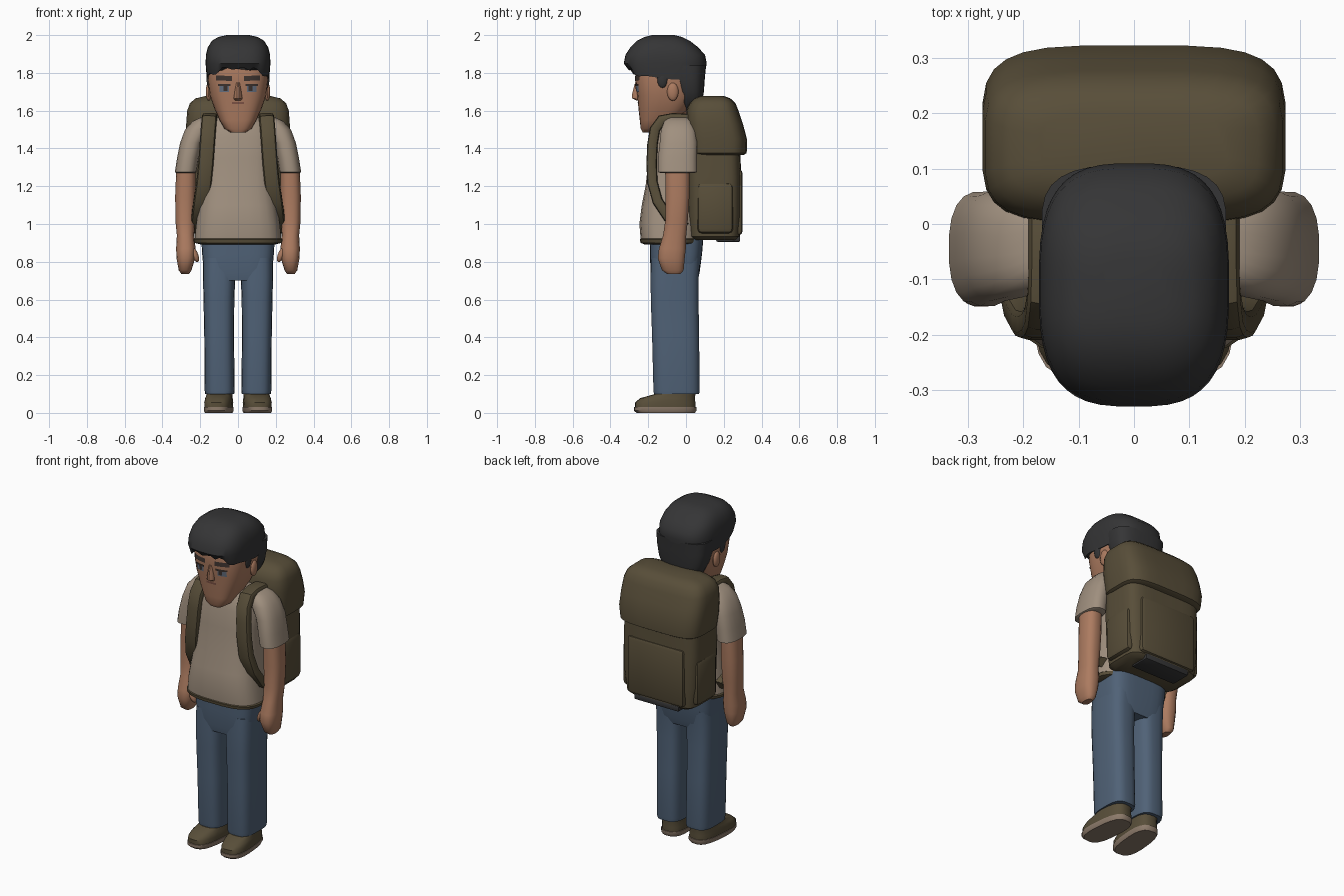
import bpy, bmesh, math
from mathutils import Vector, Matrix
from mathutils.bvhtree import BVHTree

if "Cube" in bpy.data.objects:
    bpy.data.objects.remove(bpy.data.objects["Cube"])


def colour(name, r, g, b):
    m = bpy.data.materials.new(name)
    lin = [((c / 255 + 0.055) / 1.055) ** 2.4 for c in (r, g, b)]
    m.diffuse_color = (*lin, 1)
    m.use_nodes = True
    m.node_tree.nodes["Principled BSDF"].inputs["Base Color"].default_value = m.diffuse_color
    return m


SKIN = colour("skin", 172, 123, 96)
SHIRT = colour("beige shirt", 160, 144, 127)
JEANS = colour("blue denim", 80, 98, 119)
OLIVE = colour("olive canvas", 88, 78, 57)
HAIR = colour("charcoal hair", 53, 53, 54)
SOLE = colour("tan sole", 140, 122, 106)
EYE = colour("grey blue eye", 104, 115, 132)
BROW = colour("dark brow", 62, 52, 48)
LIP = colour("brown lip", 128, 84, 70)


def finish(name, bm, mat):
    bmesh.ops.recalc_face_normals(bm, faces=bm.faces)
    me = bpy.data.meshes.new(name)
    bm.to_mesh(me)
    bm.free()
    me.materials.append(mat)
    ob = bpy.data.objects.new(name, me)
    bpy.context.collection.objects.link(ob)
    return ob


def outline(n, sides):
    """Unit superellipse, n=2 is round and larger n is boxier."""
    pts = []
    for i in range(sides):
        a = 2 * math.pi * (i + 0.5) / sides
        c, s = math.cos(a), math.sin(a)
        pts.append((math.copysign(abs(c) ** (2 / n), c), math.copysign(abs(s) ** (2 / n), s)))
    return pts


def skin_rings(name, rings, mat):
    bm = bmesh.new()
    vs = [[bm.verts.new(p) for p in r] for r in rings]
    k = len(vs[0])
    for a, b in zip(vs, vs[1:]):
        for i in range(k):
            bm.faces.new((a[i], a[(i + 1) % k], b[(i + 1) % k], b[i]))
    bm.faces.new(vs[0])
    bm.faces.new(vs[-1])
    return finish(name, bm, mat)


def loft(name, rings, mat, n=2.6, sides=24, side=1, hem=None, hem_rings=2):
    """Stack of horizontal rings (z, centre x, centre y, radius x, radius y); hem(x, y) shifts the lowest."""
    o = outline(n, sides)
    pts = [[Vector((side * (cx + u * rx), cy + v * ry, z)) for u, v in o] for z, cx, cy, rx, ry in rings]
    if hem:
        for ring in pts[:hem_rings]:
            for p in ring:
                p.z += hem(p.x, p.y)
    return skin_rings(name, pts, mat)


def strap(name, path, w, t, mat, side=1):
    """Flat band swept along a path, its width mostly along x."""
    o, pts, rings = outline(4, 12), [Vector(p) for p in path], []
    for i, p in enumerate(pts):
        d = (pts[min(i + 1, len(pts) - 1)] - pts[max(i - 1, 0)]).normalized()
        x = Vector((1, 0, 0))
        x = (x - d * x.dot(d)).normalized()
        nrm = d.cross(x)
        ring = [p + x * u * w + nrm * v * t for u, v in o]
        rings.append([Vector((side * q.x, q.y, q.z)) for q in ring])
    return skin_rings(name, rings, mat)


def ball(name, loc, size, mat, tilt=0):
    bm = bmesh.new()
    bmesh.ops.create_uvsphere(bm, u_segments=14, v_segments=9, radius=1)
    bm.transform(Matrix.Translation(loc) @ Matrix.Rotation(tilt, 4, 'Y') @ Matrix.Diagonal((*size, 1)))
    return finish(name, bm, mat)


def box(name, x, y, z, mat, bevel=0.02):
    """Bevelled box from (min, max) pairs."""
    bm = bmesh.new()
    bmesh.ops.create_cube(bm, size=1)
    mid = [(a + b) / 2 for a, b in (x, y, z)]
    bm.transform(Matrix.Translation(mid) @ Matrix.Diagonal((x[1] - x[0], y[1] - y[0], z[1] - z[0], 1)))
    bmesh.ops.bevel(bm, geom=bm.edges[:], offset=bevel, segments=2, profile=0.5, affect='EDGES')
    return finish(name, bm, mat)


# Head, nose, neck and ears
head = loft("head", [(1.485, 0, -.19, .04, .04), (1.505, 0, -.175, .072, .065), (1.55, 0, -.145, .098, .1),
                     (1.61, 0, -.12, .125, .132), (1.68, 0, -.105, .15, .153), (1.76, 0, -.105, .16, .163),
                     (1.88, 0, -.105, .155, .16), (1.94, 0, -.11, .11, .12)], SKIN, 3, 32)
loft("nose", [(1.655, 0, -.25, .018, .015), (1.665, 0, -.252, .024, .034), (1.69, 0, -.252, .02, .034),
              (1.75, 0, -.252, .012, .018)], SKIN, 2, 12)
loft("neck", [(1.42, 0, -.07, .085, .08), (1.52, 0, -.07, .08, .08), (1.62, 0, -.07, .085, .08)], SKIN, 2)

# Face details laid onto the head surface
tree = BVHTree.FromPolygons([v.co.copy() for v in head.data.vertices], [list(p.vertices) for p in head.data.polygons])


def decal(name, x, z, w, h, mat, slope=0, off=0.004):
    bm, grid = bmesh.new(), []
    for j in (-1, 0, 1):
        row = []
        for i in range(-3, 4):
            px, pz = x + w * i / 3, z + h * j + slope * w * i / 3
            hit = tree.ray_cast(Vector((px, -1, pz)), Vector((0, 1, 0)))[0]
            row.append(bm.verts.new((px, (hit.y if hit else -.2) - off, pz)))
        grid.append(row)
    for a, b in zip(grid, grid[1:]):
        for i in range(6):
            bm.faces.new((a[i], a[i + 1], b[i + 1], b[i]))
    return finish(name, bm, mat)


for s, label in ((1, "right"), (-1, "left")):
    ball(label + "_ear", (s * .155, -.07, 1.70), (.016, .03, .048), SKIN)
    decal(label + "_eye", s * .073, 1.716, .026, .018, EYE)
    decal(label + "_upper_lid", s * .073, 1.736, .034, .006, BROW, 0, .007)
    decal(label + "_pupil", s * .066, 1.718, .01, .013, BROW, 0, .007)
    decal(label + "_brow", s * .075, 1.772, .042, .013, BROW, s * .05)
decal("mouth", 0, 1.64, .032, .006, LIP)


def fringe(x, y):
    """Ragged hair edge: high over the brow, lower toward the temples."""
    front = max(0, min(1, (-y - .1) / .12))
    return front * (.035 - 1.9 * x * x + .013 * math.sin(75 * x + 1)) - .03 * (1 - front)


# Hair: domed cap with ragged fringe, and the back of the head
loft("hair_cap", [(1.80, 0, -.105, .15, .17), (1.795, 0, -.105, .165, .2), (1.85, 0, -.11, .172, .22),
                  (1.895, 0, -.11, .17, .211), (1.935, 0, -.115, .16, .18), (1.97, 0, -.12, .138, .14),
                  (1.99, 0, -.12, .105, .10), (2.0, 0, -.12, .06, .06)], HAIR, 3, 44, 1, fringe)
loft("back_hair", [(1.605, 0, .035, .085, .04), (1.64, 0, .022, .12, .063), (1.70, 0, .018, .148, .077),
                   (1.77, 0, .008, .163, .092), (1.84, 0, 0, .167, .107)], HAIR, 3, 28)
for s in (1, -1):
    ball("sideburn", (s * .153, -.125, 1.77), (.014, .03, .05), HAIR)

# Shirt body and canvas hem band
loft("shirt", [(.91, 0, -.085, .232, .155), (1.0, 0, -.085, .222, .163), (1.1, 0, -.08, .207, .155),
               (1.2, 0, -.075, .193, .14), (1.35, 0, -.065, .19, .133), (1.46, 0, -.06, .19, .125),
               (1.53, 0, -.055, .165, .11), (1.565, 0, -.06, .11, .09)], SHIRT, 3)
loft("waist_band", [(.892, 0, -.08, .2, .14), (.9, 0, -.085, .232, .157), (.918, 0, -.085, .237, .16),
                    (.928, 0, -.085, .225, .15)], OLIVE, 3)

# Jeans, with a rising arch between the legs
loft("jeans_seat", [(.70, 0, -.06, .174, .12), (.74, 0, -.058, .181, .13), (.84, 0, -.053, .19, .138),
                    (.92, 0, -.05, .195, .142)], JEANS, 4, 32, 1, lambda x, y: max(0, .03 - abs(x) * .6), 1)
for s, label in ((1, "right"), (-1, "left")):
    loft(label + "_leg", [(.1, .097, -.05, .077, .12), (.12, .097, -.05, .08, .123), (.4, .1, -.055, .079, .125),
                          (.6, .101, -.06, .082, .127), (.72, .1, -.06, .086, .128), (.82, .096, -.055, .09, .13)],
         JEANS, 3.2, 24, s)

    # Shoe and sole, toes turned slightly out
    turn = Matrix.Translation((s * .1, 0, 0)) @ Matrix.Rotation(s * .09, 4, 'Z') @ Matrix.Translation((-s * .1, 0, 0))
    shoe = loft(label + "_shoe", [(.025, .092, -.11, .073, .16), (.055, .092, -.11, .074, .16),
                                  (.078, .092, -.097, .07, .145), (.098, .092, -.06, .067, .11),
                                  (.13, .092, -.05, .067, .1)], OLIVE, 2.8, 20, s)
    sole = loft(label + "_sole", [(0, .092, -.107, .07, .155), (.012, .092, -.11, .076, .166),
                                  (.03, .092, -.11, .076, .166)], SOLE, 2.8, 20, s)
    for part in (shoe, sole):
        part.data.transform(turn)

    # Sleeve, arm, fist and thumb
    loft(label + "_sleeve", [(1.27, .276, -.045, .05, .09), (1.275, .277, -.045, .058, .104),
                             (1.35, .265, -.045, .058, .104), (1.43, .247, -.04, .06, .1),
                             (1.5, .215, -.04, .066, .093), (1.545, .185, -.04, .055, .075),
                             (1.565, .16, -.04, .035, .05)], SHIRT, 2.5, 20, s)
    loft(label + "_arm", [(.735, .28, -.065, .02, .035), (.755, .28, -.07, .034, .058), (.82, .276, -.078, .05, .072),
                          (.87, .276, -.072, .052, .072), (.94, .278, -.06, .046, .062), (1.02, .28, -.05, .052, .06),
                          (1.15, .279, -.045, .054, .064), (1.3, .275, -.045, .052, .066)], SKIN, 2.5, 20, s)
    ball(label + "_thumb", (s * .23, -.105, .84), (.018, .024, .045), SKIN, s * .4)

    # Shoulder strap
    strap(label + "_shoulder_strap",
          [(.15, .1, 1.53), (.15, .02, 1.555), (.15, -.07, 1.56), (.152, -.13, 1.55), (.157, -.165, 1.50),
           (.163, -.178, 1.42), (.17, -.182, 1.32), (.18, -.178, 1.22), (.195, -.15, 1.12), (.207, -.09, 1.03),
           (.21, 0, .98)], .041, .028, OLIVE, s)
    # Backpack side pocket
    box(label + "_side_pocket", sorted((s * .2, s * .256)), (.06, .25), (.95, 1.22), OLIVE, .025)

# Backpack body, lid, front pocket and dark base
loft("backpack_body", [(.915, 0, .15, .2, .115), (.935, 0, .15, .23, .135), (1.05, 0, .15, .245, .142),
                       (1.25, 0, .148, .25, .145), (1.45, 0, .145, .25, .14)], OLIVE, 5, 28)
loft("backpack_lid", [(1.365, 0, .165, .25, .14), (1.375, 0, .165, .265, .157), (1.45, 0, .163, .275, .16),
                      (1.53, 0, .15, .275, .152), (1.6, 0, .14, .27, .138), (1.64, 0, .14, .255, .122),
                      (1.665, 0, .14, .225, .095), (1.678, 0, .14, .17, .06)], OLIVE, 4, 28)
box("front_pocket", (-.19, .19), (.25, .3), (.94, 1.29), OLIVE, .022)
box("pack_base", (-.15, .15), (.16, .287), (.905, .94), HAIR, .008)

# Smooth shading with sharp hems and soles
bpy.ops.object.select_all(action='SELECT')
bpy.context.view_layer.objects.active = head
bpy.ops.object.shade_smooth_by_angle(angle=math.radians(40))
